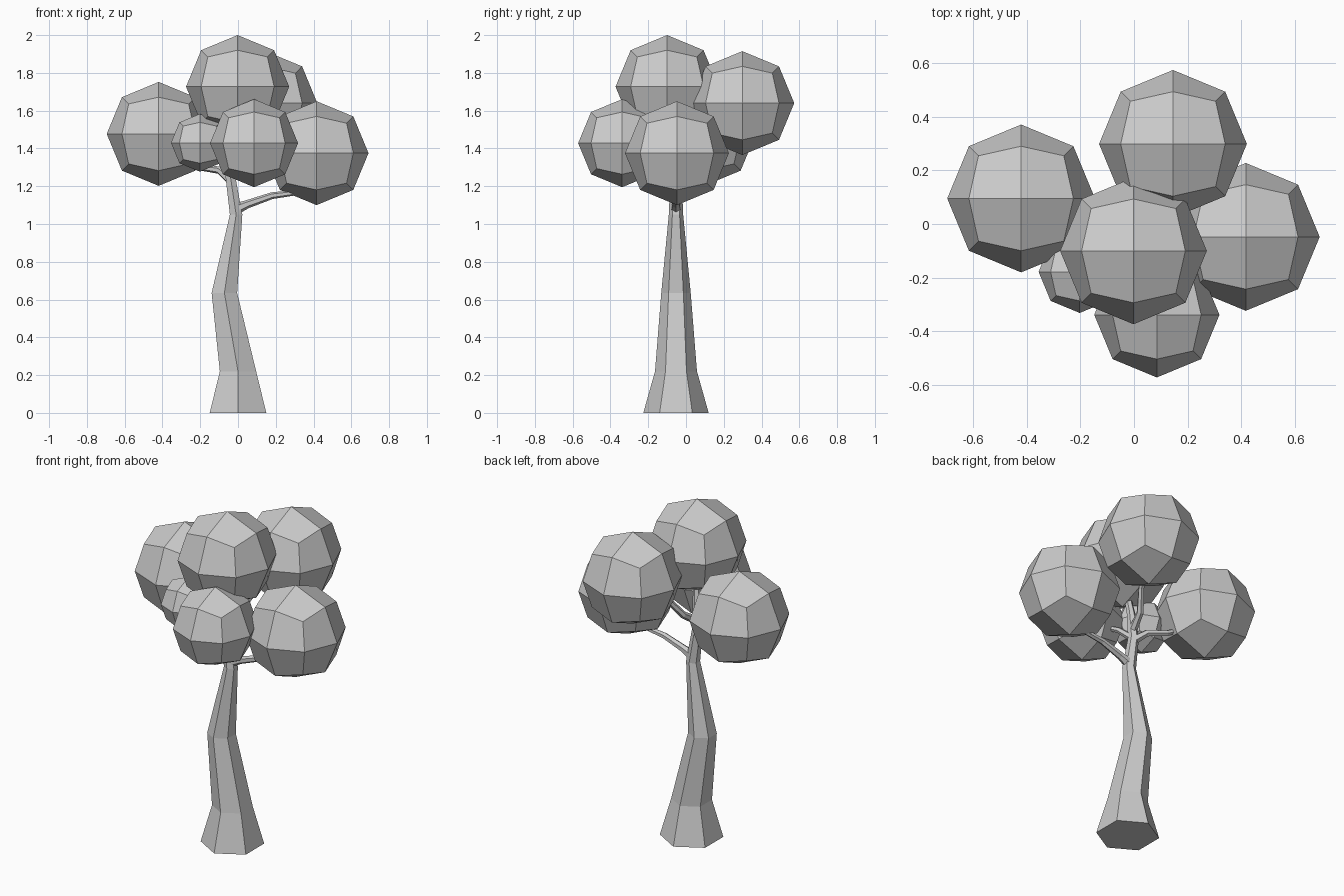
import bpy, bmesh, math
from mathutils import Vector

if "Cube" in bpy.data.objects:
    bpy.data.objects.remove(bpy.data.objects["Cube"])


def finish(bm, name):
    bmesh.ops.recalc_face_normals(bm, faces=bm.faces)
    mesh = bpy.data.meshes.new(name)
    bm.to_mesh(mesh)
    bm.free()
    obj = bpy.data.objects.new(name, mesh)
    bpy.context.collection.objects.link(obj)
    return obj


def tube(name, path, sides=6, upright=False):
    """Tapered faceted tube; path rows are (x, y, z, radius)."""
    bm = bmesh.new()
    pts = [Vector(p[:3]) for p in path]
    rings = []
    for i, p in enumerate(path):
        d = pts[min(i + 1, len(pts) - 1)] - pts[max(i - 1, 0)]
        if upright:
            u, v = Vector((1, 0, 0)), Vector((0, 1, 0))
        else:
            ref = Vector((0, 1, 0)) if abs(d.normalized().z) > 0.8 else Vector((0, 0, 1))
            u = d.cross(ref).normalized()
            v = u.cross(d).normalized()
        ring = []
        for k in range(sides):
            a = math.pi / 2 + math.tau * k / sides
            ring.append(bm.verts.new(pts[i] + p[3] * (u * math.cos(a) + v * math.sin(a))))
        rings.append(ring)
    for a, b in zip(rings, rings[1:]):
        for k in range(sides):
            n = (k + 1) % sides
            bm.faces.new((a[k], a[n], b[n], b[k]))
    bm.faces.new(rings[0])
    bm.faces.new(rings[-1])
    return finish(bm, name)


def leaf_ball(name, center, r):
    """Cube split 2x2 per face and pushed out to a sphere."""
    bm = bmesh.new()
    bmesh.ops.create_cube(bm, size=2)
    bmesh.ops.subdivide_edges(bm, edges=bm.edges[:], cuts=1, use_grid_fill=True)
    for v in bm.verts:
        v.co = Vector(center) + v.co.normalized() * r
    return finish(bm, name)


# Trunk, hexagonal with a bend
tube("trunk", [
    (0, -0.053, 0, 0.173),
    (0, -0.053, 0.22, 0.111),
    (-0.072, -0.053, 0.635, 0.078),
    (-0.01, -0.053, 1.05, 0.038),
    (-0.04, -0.053, 1.25, 0.03),
    (-0.03, -0.06, 1.40, 0.024),
    (-0.01, -0.09, 1.60, 0.016)], upright=True)

# Branches reaching into each foliage ball
branches = {
    "right": [(-0.01, -0.053, 1.08, 0.03), (0.05, -0.053, 1.105, 0.022),
              (0.18, -0.053, 1.15, 0.018), (0.34, -0.053, 1.17, 0.013)],
    "left": [(-0.035, -0.05, 1.23, 0.026), (-0.10, -0.01, 1.285, 0.02),
             (-0.20, 0.04, 1.30, 0.017), (-0.32, 0.07, 1.36, 0.012)],
    "back": [(-0.035, -0.05, 1.30, 0.024), (-0.01, 0.04, 1.36, 0.02),
             (0.04, 0.11, 1.46, 0.017), (0.10, 0.2, 1.55, 0.012)],
    "front": [(-0.035, -0.055, 1.25, 0.022), (0.0, -0.13, 1.32, 0.017),
              (0.05, -0.25, 1.38, 0.012)],
    "small": [(-0.04, -0.055, 1.29, 0.02), (-0.09, -0.10, 1.36, 0.014),
              (-0.16, -0.15, 1.41, 0.01)],
}
for name, path in branches.items():
    tube(name + "_branch", path)

# Foliage balls
for name, center, r in [
        ("top", (-0.002, -0.10, 1.727), 0.273),
        ("left", (-0.42, 0.095, 1.477), 0.275),
        ("right", (0.416, -0.048, 1.375), 0.275),
        ("back", (0.145, 0.298, 1.64), 0.275),
        ("front", (0.085, -0.338, 1.428), 0.233),
        ("small", (-0.202, -0.178, 1.43), 0.153)]:
    leaf_ball(name + "_foliage", center, r)
